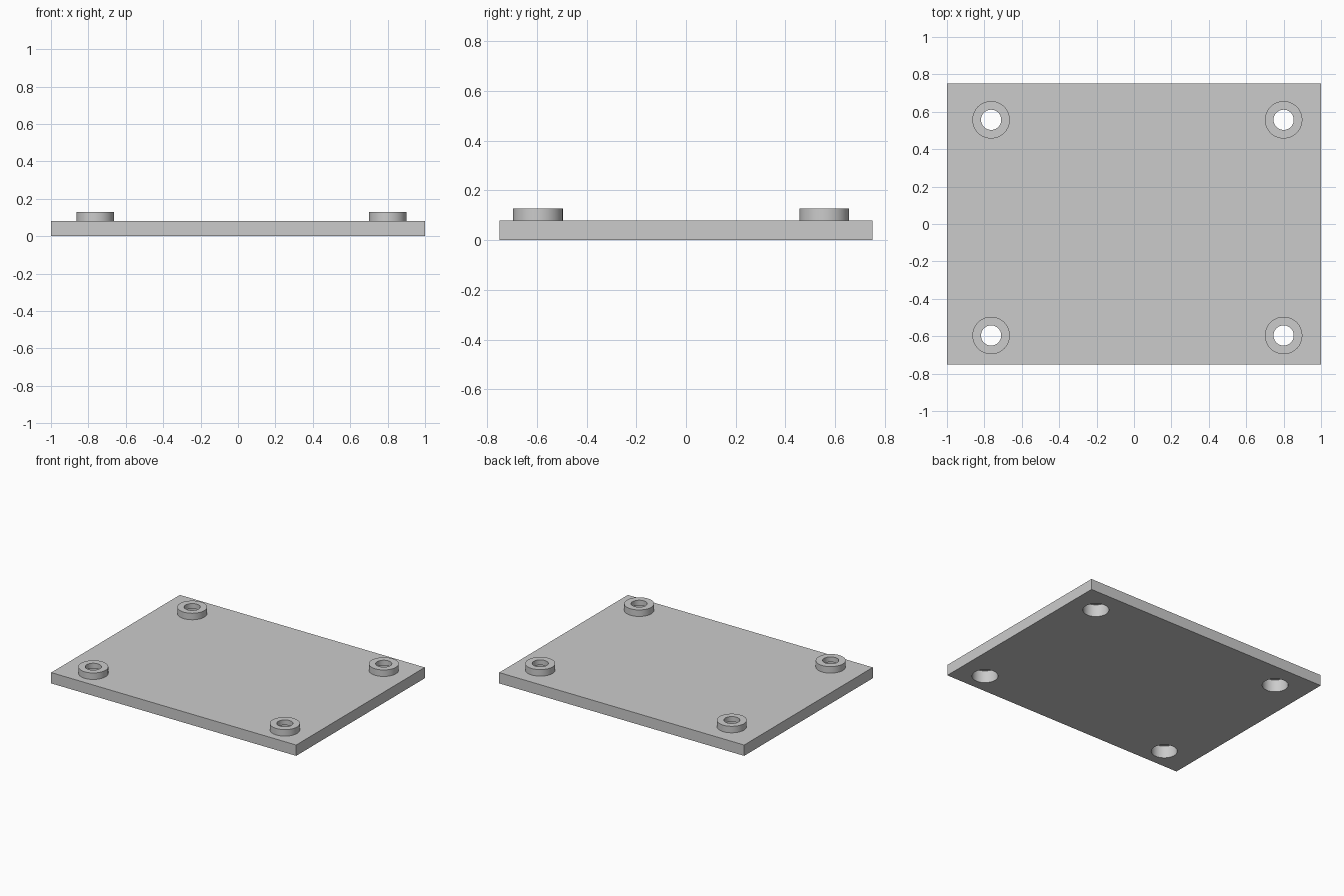
import bpy
import bmesh
from mathutils import Matrix

if "Cube" in bpy.data.objects:
    bpy.data.objects.remove(bpy.data.objects["Cube"])

PLATE_SIZE = (2.0, 1.5, 0.08)
BOSS_TOP = 0.128
MOUNTS = [(x, y) for x in (-0.764, 0.80) for y in (-0.596, 0.557)]

grey = bpy.data.materials.new("plain grey")
grey.use_nodes = True
colour = (0.6, 0.6, 0.6, 1)
grey.diffuse_color = colour
grey.node_tree.nodes["Principled BSDF"].inputs["Base Color"].default_value = colour


def make_object(name, bm):
    mesh = bpy.data.meshes.new(name)
    bm.to_mesh(mesh)
    bm.free()
    mesh.materials.append(grey)
    obj = bpy.data.objects.new(name, mesh)
    bpy.context.collection.objects.link(obj)
    return obj


def cylinders(name, radius, bottom, top):
    """One upright cylinder at every mounting point."""
    bm = bmesh.new()
    for x, y in MOUNTS:
        bmesh.ops.create_cone(
            bm, cap_ends=True, segments=64, radius1=radius, radius2=radius,
            depth=top - bottom,
            matrix=Matrix.Translation((x, y, (bottom + top) / 2)))
    return make_object(name, bm)


# Flat rectangular plate
bm = bmesh.new()
bmesh.ops.create_cube(bm, size=1)
bmesh.ops.scale(bm, vec=PLATE_SIZE, verts=bm.verts)
bmesh.ops.translate(bm, vec=(0, 0, PLATE_SIZE[2] / 2), verts=bm.verts)
plate = make_object("mounting_plate", bm)

# Raised bosses, wide recesses from below and narrow through holes
steps = [
    (cylinders("bosses", 0.10, 0.04, BOSS_TOP), 'UNION'),
    (cylinders("recess_cutter", 0.087, -0.1, 0.09), 'DIFFERENCE'),
    (cylinders("hole_cutter", 0.054, -0.2, 0.3), 'DIFFERENCE'),
]
bpy.ops.object.select_all(action='DESELECT')
plate.select_set(True)
bpy.context.view_layer.objects.active = plate
for helper, operation in steps:
    helper.hide_render = True
    mod = plate.modifiers.new(helper.name, 'BOOLEAN')
    mod.operation = operation
    mod.solver = 'EXACT'
    mod.object = helper
    bpy.ops.object.modifier_apply(modifier=mod.name)
    bpy.data.objects.remove(helper)

# Smooth round walls with crisp rims
bpy.ops.object.shade_smooth_by_angle()
